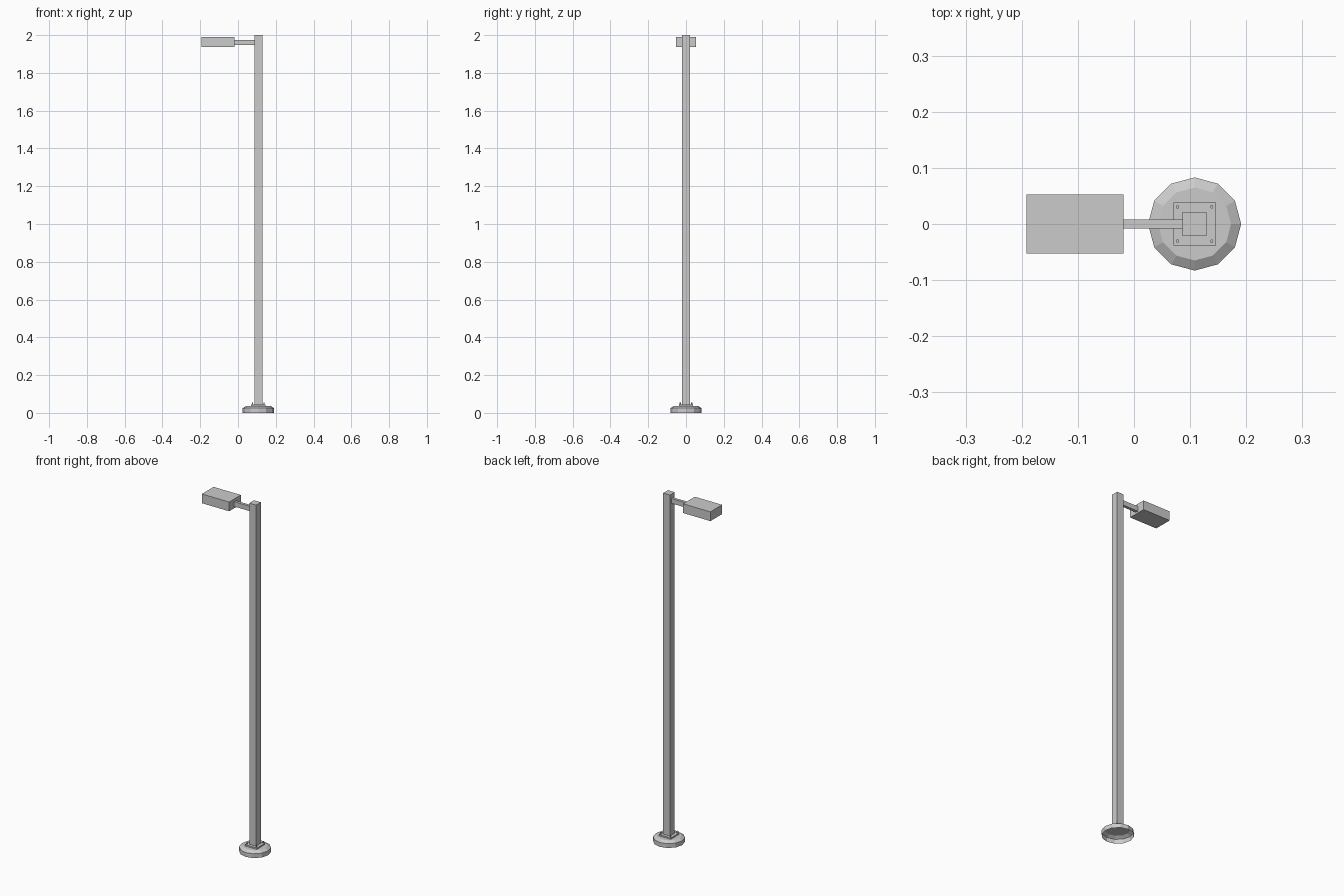
import bpy, bmesh, math
from mathutils import Matrix

if "Cube" in bpy.data.objects:
    bpy.data.objects.remove(bpy.data.objects["Cube"])

POLE_X = 0.108


def finish(name, bm):
    bmesh.ops.recalc_face_normals(bm, faces=bm.faces)
    mesh = bpy.data.meshes.new(name)
    bm.to_mesh(mesh)
    bm.free()
    obj = bpy.data.objects.new(name, mesh)
    bpy.context.collection.objects.link(obj)
    return obj


def box(name, x, y, z):
    """Box from (min, max) ranges on each axis."""
    bm = bmesh.new()
    size = [b - a for a, b in (x, y, z)]
    mid = [(a + b) / 2 for a, b in (x, y, z)]
    bmesh.ops.create_cube(bm, size=1, matrix=Matrix.Translation(mid) @ Matrix.Diagonal((*size, 1)))
    return finish(name, bm)


def lathe(name, profile, sides, cx, cy):
    """Faceted rings from (radius, z) points, capped on top and open below."""
    bm = bmesh.new()
    rings = []
    for r, z in profile:
        rings.append([bm.verts.new((cx + r * math.cos(2 * math.pi * i / sides),
                                    cy + r * math.sin(2 * math.pi * i / sides), z))
                      for i in range(sides)])
    for low, high in zip(rings, rings[1:]):
        for i in range(sides):
            j = (i + 1) % sides
            bm.faces.new((low[i], low[j], high[j], high[i]))
    bm.faces.new(rings[-1])
    return finish(name, bm)


# Twelve-sided hollow foot with a chamfered rim
lathe("base", [(0.083, 0), (0.083, 0.025), (0.065, 0.036)], 12, POLE_X, 0)

# Mounting plate and its four bolts
box("mounting_plate", (POLE_X - 0.038, POLE_X + 0.038), (-0.038, 0.038), (0.036, 0.044))
for n, (sx, sy) in enumerate([(-1, -1), (1, -1), (1, 1), (-1, 1)]):
    lathe(f"bolt_{n + 1}", [(0.003, 0.044), (0.003, 0.056)], 8, POLE_X + sx * 0.0305, sy * 0.0305)

# Square pole
box("pole", (POLE_X - 0.0215, POLE_X + 0.0215), (-0.0215, 0.0215), (0.044, 2.0))

# Arm and lamp head
box("arm", (-0.02, POLE_X - 0.0215), (-0.008, 0.008), (1.947, 1.975))
box("lamp_head", (-0.192, -0.019), (-0.053, 0.053), (1.937, 1.99))
